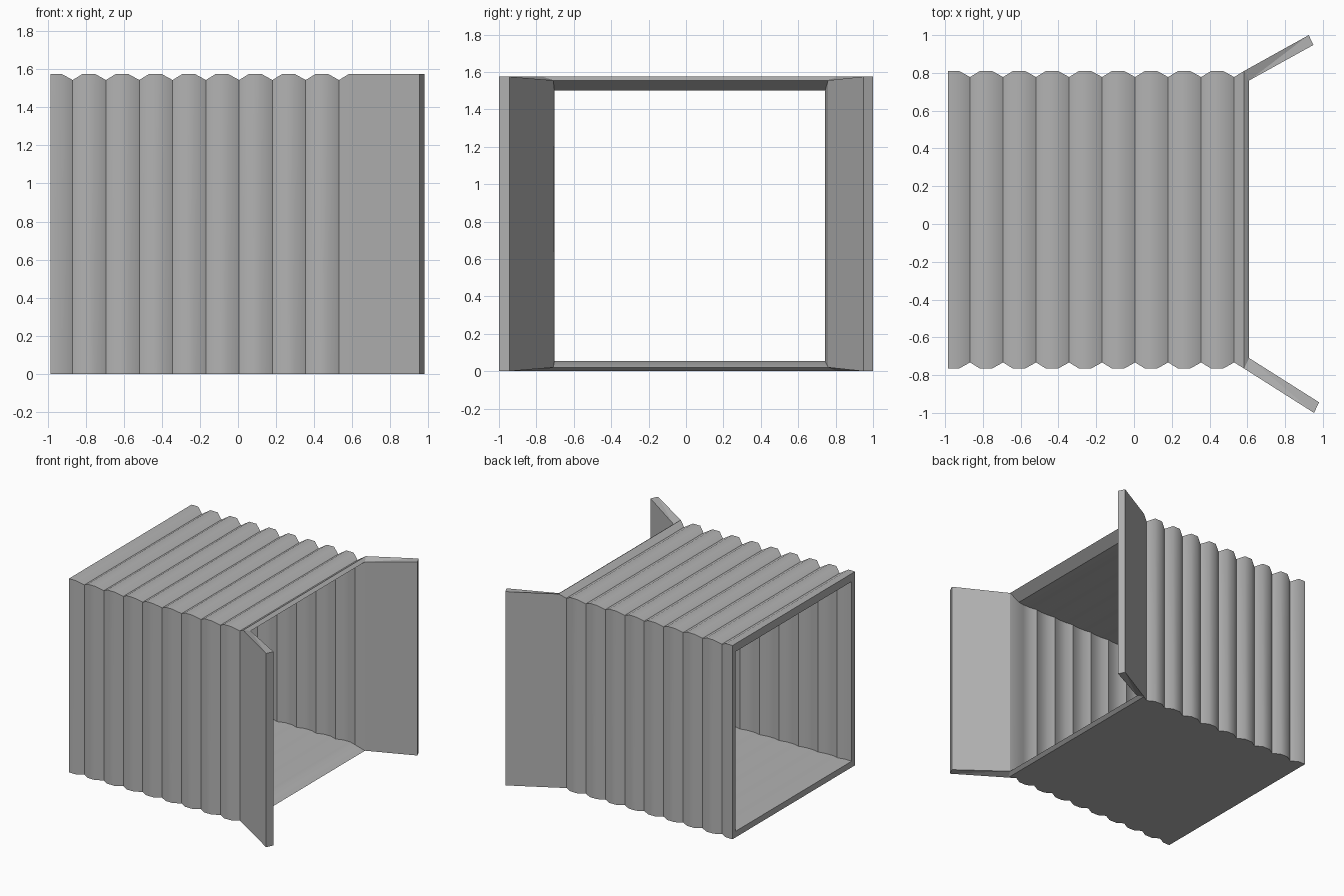
import bpy, bmesh

if "Cube" in bpy.data.objects:
    bpy.data.objects.remove(bpy.data.objects["Cube"])

# Dark grey material shared by all parts
grey = bpy.data.materials.new("dark_grey")
grey.diffuse_color = (0.45, 0.45, 0.45, 1)
grey.use_nodes = True
grey.node_tree.nodes["Principled BSDF"].inputs["Base Color"].default_value = grey.diffuse_color


def finish(name, bm):
    bmesh.ops.recalc_face_normals(bm, faces=bm.faces[:])
    mesh = bpy.data.meshes.new(name)
    bm.to_mesh(mesh)
    bm.free()
    mesh.materials.append(grey)
    obj = bpy.data.objects.new(name, mesh)
    bpy.context.collection.objects.link(obj)
    return obj


def ring(bm, x, y0, y1, z0, z1):
    return [bm.verts.new((x, y, z)) for y, z in
            ((y0, z0), (y1, z0), (y1, z1), (y0, z1))]


def bridge(bm, a, b):
    for i in range(4):
        j = (i + 1) % 4
        bm.faces.new((a[i], a[j], b[j], b[i]))


# Cross-section sizes (y0, y1, z0, z1) on the flats and in the grooves
OUTER = [(-0.765, 0.81, 0.0, 1.575), (-0.733, 0.778, 0.0, 1.543)]
INNER = [(-0.722, 0.77, 0.05, 1.51), (-0.703, 0.744, 0.054, 1.502)]
MOUTH = (-0.71, 0.76, 0.02, 1.555)

# Stations along the tunnel: each groove has a flat edge on both sides
stations = [(-0.985, 0)]
for k in range(9):
    g = -0.868 + 0.1748 * k
    stations += [(g - 0.058, 0), (g, 1), (g + 0.052, 0)]

# Corrugated box tunnel with inner and outer skins
bm = bmesh.new()
outer = [ring(bm, x, *OUTER[s]) for x, s in stations]
inner = [ring(bm, x, *INNER[s]) for x, s in stations[:-1]]
inner.append(ring(bm, 0.61, *MOUTH))
for skin in (outer, inner):
    for a, b in zip(skin, skin[1:]):
        bridge(bm, a, b)
bridge(bm, outer[0], inner[0])
bridge(bm, outer[-1], inner[-1])
tunnel = finish("corrugated_tunnel", bm)

# Smooth the ribs while the end rims and box corners stay crisp
bpy.context.view_layer.objects.active = tunnel
tunnel.select_set(True)
bpy.ops.object.shade_smooth_by_angle(angle=0.61)
for poly in tunnel.data.polygons:
    if poly.index >= len(tunnel.data.polygons) - 8:
        poly.use_smooth = False

# Flared wing walls: plan outline is outer root, outer tip, inner tip, inner root
mouth_x = stations[-1][0]
wings = {
    "wing_wall_back": [(mouth_x, 0.81), (0.925, 1.0), (0.95, 0.948), (0.61, 0.76)],
    "wing_wall_front": [(mouth_x, -0.765), (0.953, -1.0), (0.98, -0.944), (0.61, -0.71)],
}
for name, plan in wings.items():
    bm = bmesh.new()
    heights = [(0, 1.575)] * 3 + [MOUTH[2:]]
    low = [bm.verts.new((x, y, h[0])) for (x, y), h in zip(plan, heights)]
    top = [bm.verts.new((x, y, h[1])) for (x, y), h in zip(plan, heights)]
    bridge(bm, low, top)
    # top and bottom split into triangles, since the inner root is slightly recessed
    for loop in (low, top):
        bm.faces.new((loop[0], loop[1], loop[3]))
        bm.faces.new((loop[1], loop[2], loop[3]))
    finish(name, bm)
